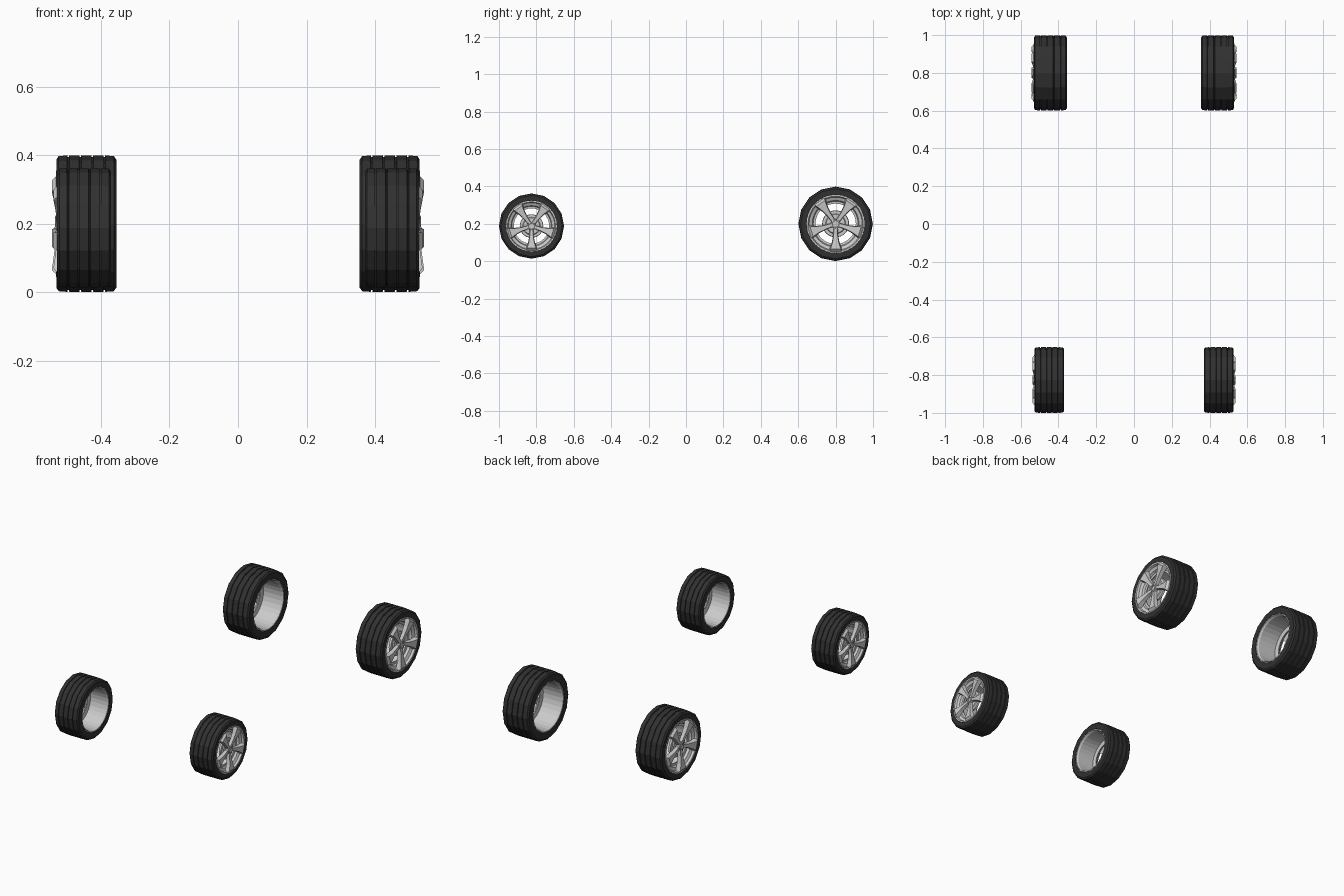
import bpy, bmesh
from math import sin, cos, tau, radians

if "Cube" in bpy.data.objects:
    bpy.data.objects.remove(bpy.data.objects["Cube"])

rubber = bpy.data.materials.new("rubber")
rubber.diffuse_color = (0.03, 0.03, 0.03, 1)
rubber.use_nodes = True
rubber.node_tree.nodes["Principled BSDF"].inputs["Base Color"].default_value = rubber.diffuse_color


def finish(bm, name, loc, scale, mat=None):
    for v in bm.verts:
        v.co = [c * s + o for c, s, o in zip(v.co, scale, loc)]
    bmesh.ops.recalc_face_normals(bm, faces=bm.faces)
    me = bpy.data.meshes.new(name)
    bm.to_mesh(me)
    bm.free()
    ob = bpy.data.objects.new(name, me)
    bpy.context.collection.objects.link(ob)
    if mat:
        me.materials.append(mat)


def lathe(profile, sides):
    """Revolve a closed (x, radius) profile about the x axis."""
    bm = bmesh.new()
    rings = []
    for i in range(sides):
        a = tau * i / sides
        rings.append([bm.verts.new((x, r * cos(a), r * sin(a))) for x, r in profile])
    n = len(profile)
    for i in range(sides):
        p, q = rings[i], rings[(i + 1) % sides]
        for j in range(n):
            k = (j + 1) % n
            bm.faces.new((p[j], p[k], q[k], q[j]))
    return bm


def spokes():
    """Five flared spokes, dished towards the hub."""
    bm = bmesh.new()
    # radius, half width, front x, back x
    stations = [(0.018, 0.011, -0.002, -0.020), (0.06, 0.013, 0.003, -0.018),
                (0.10, 0.021, 0.008, -0.016), (0.135, 0.034, 0.013, -0.014),
                (0.150, 0.040, -0.001, -0.014)]
    for i in range(5):
        a = radians(-90 + 72 * i)
        c, s = cos(a), sin(a)
        rows = []
        for r, w, f, b in stations:
            quad = [(f, -w * 0.8), (f, w * 0.8), (b, w), (b, -w)]
            rows.append([bm.verts.new((x, r * c - t * s, r * s + t * c)) for x, t in quad])
        for p, q in zip(rows, rows[1:]):
            for j in range(4):
                k = (j + 1) % 4
                bm.faces.new((p[j], p[k], q[k], q[j]))
        bm.faces.new(rows[0])
        bm.faces.new(rows[-1])
    return bm


# Tyre section: sidewalls, chamfered shoulders and four tread grooves
R, W = 0.199, 0.175
tyre = [(-0.004, 0.152), (0, 0.160), (0, 0.187), (-0.007, 0.197)]
for i in range(1, 5):
    x = -W * i / 5
    tyre += [(x + 0.003, R), (x + 0.002, R - 0.005), (x - 0.002, R - 0.005), (x - 0.003, R)]
tyre += [(-W + 0.007, 0.197), (-W, 0.187), (-W, 0.150), (-W + 0.004, 0.145)]

# Rim: outer lip, stepped flange, open barrel
rim = [(-0.006, 0.156), (0.001, 0.155), (0.001, 0.147), (-0.012, 0.142),
       (-0.020, 0.125), (-0.034, 0.120), (-0.036, 0.108), (-0.042, 0.108),
       (-0.046, 0.134), (-W + 0.012, 0.136), (-W + 0.001, 0.142),
       (-W + 0.001, 0.150), (-W + 0.012, 0.151)]

hub_disc = [(-0.018, 0.012), (-0.018, 0.050), (-0.024, 0.054), (-0.024, 0.070),
            (-0.036, 0.072), (-0.036, 0.012)]
hub_ring = [(0.002, 0.014), (0.004, 0.018), (0.002, 0.024), (-0.022, 0.026), (-0.022, 0.014)]
hub_cap = [(-0.004, 0.0005), (-0.004, 0.014), (-0.036, 0.014), (-0.036, 0.0005)]

# axle name, outer x, y, z, width scale, radius scale
axles = [("rear", 0.53, 0.80, 0.20, 1.0, 1.0),
         ("front", 0.527, -0.826, 0.188, 0.895, 0.875)]

for axle, x, y, z, sw, sr in axles:
    for side, m in (("right", 1), ("left", -1)):
        loc, sc = (m * x, y, z), (m * sw, sr, sr)
        tag = f"{axle}_{side}_"
        finish(lathe(tyre, 16), tag + "tyre", loc, sc, rubber)
        finish(lathe(rim, 32), tag + "rim", loc, sc)
        finish(spokes(), tag + "spokes", loc, sc)
        finish(lathe(hub_disc, 32), tag + "hub_disc", loc, sc)
        finish(lathe(hub_ring, 16), tag + "hub_ring", loc, sc)
        finish(lathe(hub_cap, 16), tag + "hub_cap", loc, sc)
